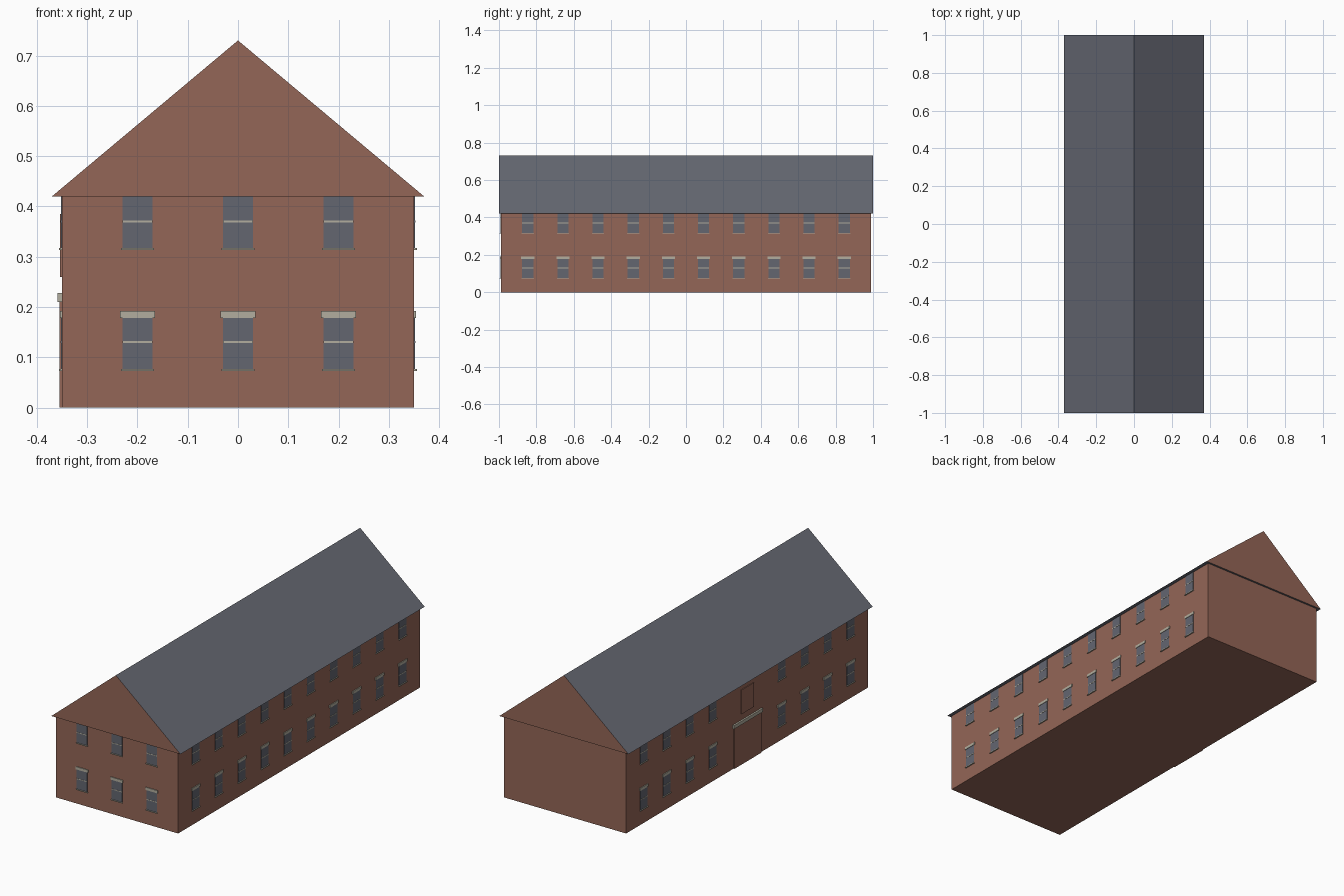
import bpy
from math import pi
from mathutils import Matrix, Vector

cube = bpy.data.objects.get("Cube")
if cube:
    bpy.data.objects.remove(cube, do_unlink=True)


def material(name, rgb):
    m = bpy.data.materials.new(name)
    m.use_nodes = True
    m.diffuse_color = (*rgb, 1)
    m.node_tree.nodes["Principled BSDF"].inputs["Base Color"].default_value = (*rgb, 1)
    return m


BRICK = material("red brick", (0.296, 0.133, 0.095))
SLATE = material("grey slate", (0.133, 0.141, 0.171))
GLASS = material("window glass", (0.125, 0.133, 0.163))
STONE = material("pale stone", (0.445, 0.423, 0.342))

HALF_W, HALF_L, EAVE, RIDGE = 0.35, 0.99, 0.42, 0.73


def mesh_object(name, verts, faces, mats):
    me = bpy.data.meshes.new(name)
    me.from_pydata(verts, [], faces)
    for m in mats:
        me.materials.append(m)
    ob = bpy.data.objects.new(name, me)
    bpy.context.collection.objects.link(ob)
    return ob


def box(name, lo, hi, mat, frame=Matrix()):
    verts = [frame @ Vector((x, y, z)) for x in (lo[0], hi[0])
             for y in (lo[1], hi[1]) for z in (lo[2], hi[2])]
    faces = [(0, 1, 3, 2), (4, 6, 7, 5), (0, 4, 5, 1),
             (2, 3, 7, 6), (0, 2, 6, 4), (1, 5, 7, 3)]
    return mesh_object(name, verts, faces, [mat])


def wall_plate(name, frame, half_width, z0, z1, depth, mat):
    """Plate lying on a wall; local -y points out of the wall."""
    return box(name, (-half_width, -depth, z0), (half_width, 0.004, z1), mat, frame)


def window(name, frame, sill, top, lintel):
    wall_plate(name + "_glass", frame, 0.03, sill, top, 0.002, GLASS)
    wall_plate(name + "_bar", frame, 0.03, sill + 0.053, sill + 0.057, 0.003, STONE)
    wall_plate(name + "_sill", frame, 0.0325, sill - 0.002, sill + 0.002, 0.006, STONE)
    if lintel:
        wall_plate(name + "_lintel", frame, 0.035, top - 0.002, top + 0.012, 0.004, STONE)


def window_pair(name, frame):
    window(name + "_lower", frame, 0.075, 0.18, True)
    window(name + "_upper", frame, 0.315, EAVE, False)


# Brick body
box("walls", (-HALF_W, -HALF_L, 0), (HALF_W, HALF_L, EAVE), BRICK)

# Roof prism with slate slopes and brick gable ends
ex = 0.37
roof = mesh_object(
    "roof",
    [(x, y, z) for y in (-1, 1) for x, z in ((-ex, EAVE), (ex, EAVE), (0, RIDGE))],
    [(0, 1, 2), (3, 5, 4), (0, 2, 5, 3), (1, 4, 5, 2), (0, 3, 4, 1)],
    [SLATE, BRICK])
for f in roof.data.polygons:
    f.material_index = 1 if abs(f.normal.y) > 0.9 else 0

# Front windows
for i in range(3):
    window_pair(f"front_window_{i + 1}",
                Matrix.Translation((0.2 * (i - 1), -HALF_L, 0)))

# Long side windows; the two middle bays on the -x side are left out
for side, word in ((1, "left"), (-1, "right")):
    turn = Matrix.Rotation(side * pi / 2, 4, "Z")
    for i in range(10):
        if side < 0 and i in (4, 5):
            continue
        y = 0.188 * (i - 4.5)
        window_pair(f"{word}_window_{i + 1}",
                    Matrix.Translation((side * HALF_W, y, 0)) @ turn)

# Bricked-up doorway with lintel and blind opening above it
middle = Matrix.Translation((-HALF_W, 0, 0)) @ Matrix.Rotation(-pi / 2, 4, "Z")
wall_plate("blocked_doorway", middle, 0.11, 0, 0.21, 0.005, BRICK)
wall_plate("doorway_lintel", middle, 0.118, 0.21, 0.228, 0.009, STONE)
wall_plate("blind_opening", middle, 0.05, 0.26, 0.385, 0.004, BRICK)
